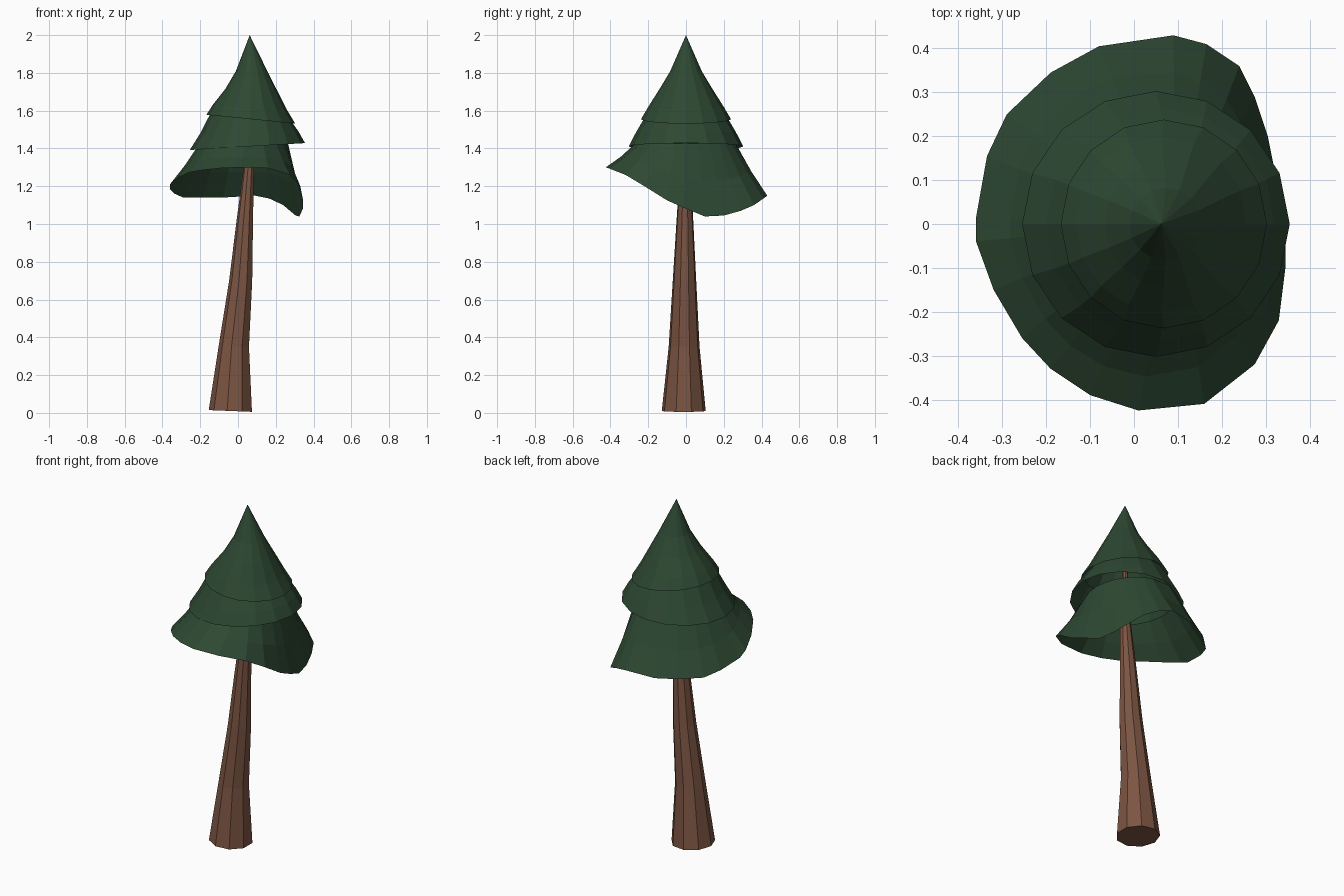
import bpy, bmesh, math
from mathutils import Vector

if "Cube" in bpy.data.objects:
    bpy.data.objects.remove(bpy.data.objects["Cube"])


def material(name, color):
    m = bpy.data.materials.new(name)
    m.diffuse_color = (*color, 1)
    m.use_nodes = True
    m.node_tree.nodes["Principled BSDF"].inputs["Base Color"].default_value = m.diffuse_color
    return m


green = material("needles", (0.027, 0.065, 0.032))
brown = material("bark", (0.20, 0.09, 0.055))


def ring(cx, cy, z, rx, ry, n, slope=0.0, turn=0.0):
    """Ring of n points; slope raises z along +x."""
    pts = []
    for i in range(n):
        a = 2 * math.pi * (i + turn) / n
        dx = rx * math.cos(a)
        pts.append(Vector((cx + dx, cy + ry * math.sin(a), z + slope * dx)))
    return pts


def loft(name, rings, mat, tip=None, caps=False):
    """Skin rings from bottom to top, with an optional tip or end caps."""
    bm = bmesh.new()
    loops = [[bm.verts.new(p) for p in r] for r in rings]
    n = len(loops[0])
    for lo, hi in zip(loops, loops[1:]):
        for i in range(n):
            j = (i + 1) % n
            bm.faces.new((lo[i], lo[j], hi[j], hi[i]))
    if tip:
        t = bm.verts.new(tip)
        for i in range(n):
            bm.faces.new((loops[-1][i], loops[-1][(i + 1) % n], t))
    if caps:
        bm.faces.new(loops[0][::-1])
        bm.faces.new(loops[-1])
    me = bpy.data.meshes.new(name)
    bm.to_mesh(me)
    bm.free()
    me.materials.append(mat)
    ob = bpy.data.objects.new(name, me)
    bpy.context.collection.objects.link(ob)
    return ob


# Leaning tapered trunk
trunk = [(-0.037, -0.012, 0.01, 0.118, -0.04), (-0.020, -0.010, 0.35, 0.083, 0),
         (0.016, -0.008, 0.70, 0.063, 0), (0.036, -0.006, 1.00, 0.046, 0),
         (0.058, -0.004, 1.30, 0.028, 0), (0.062, 0, 1.60, 0.014, 0)]
loft("trunk", [ring(x, y, z, r, r, 9, s, 0.5) for x, y, z, r, s in trunk],
     brown, caps=True)

# Top tier: closed cone with a slightly tilted rim
N = 16
loft("top_branches",
     [ring(0.068, 0, 1.555, 0.235, 0.238, N, -0.10),
      ring(0.062, 0, 1.62, 0.195, 0.20, N, -0.06),
      ring(0.068, 0, 1.715, 0.135, 0.14, N),
      ring(0.072, 0, 1.81, 0.083, 0.083, N)], green, tip=(0.062, 0, 2.0))

# Middle tier: open hollow skirt
loft("middle_branches",
     [ring(0.05, 0, 1.41, 0.305, 0.303, N, 0.06),
      ring(0.06, 0, 1.485, 0.26, 0.265, N, 0.02),
      ring(0.065, 0, 1.57, 0.21, 0.215, N, -0.08)], green)

# Bottom tier: hollow skirt with a wavy, drooping rim
rim = [(0.345, -0.01, 1.085), (0.325, 0.10, 1.04), (0.305, 0.20, 1.045),
       (0.275, 0.29, 1.07), (0.24, 0.36, 1.10), (0.165, 0.41, 1.135),
       (0.09, 0.43, 1.15), (-0.08, 0.405, 1.14), (-0.19, 0.345, 1.14),
       (-0.29, 0.25, 1.14), (-0.335, 0.155, 1.16), (-0.36, 0.015, 1.185),
       (-0.36, -0.04, 1.21), (-0.32, -0.15, 1.245), (-0.255, -0.26, 1.275),
       (-0.19, -0.33, 1.285), (-0.10, -0.39, 1.295), (0.01, -0.425, 1.30),
       (0.16, -0.41, 1.295), (0.275, -0.32, 1.26), (0.33, -0.22, 1.20),
       (0.345, -0.10, 1.125)]
rim = [Vector(p) for p in rim]
top = []
for p in rim:
    a = math.atan2(p.y / 0.43, (p.x + 0.005) / 0.35)
    top.append(Vector((0.03 + 0.235 * math.cos(a), 0.27 * math.sin(a), 1.425)))
middle = [p.lerp(q, 0.5) - Vector((0, 0, 0.008)) for p, q in zip(rim, top)]
loft("bottom_branches", [rim, middle, top], green)
